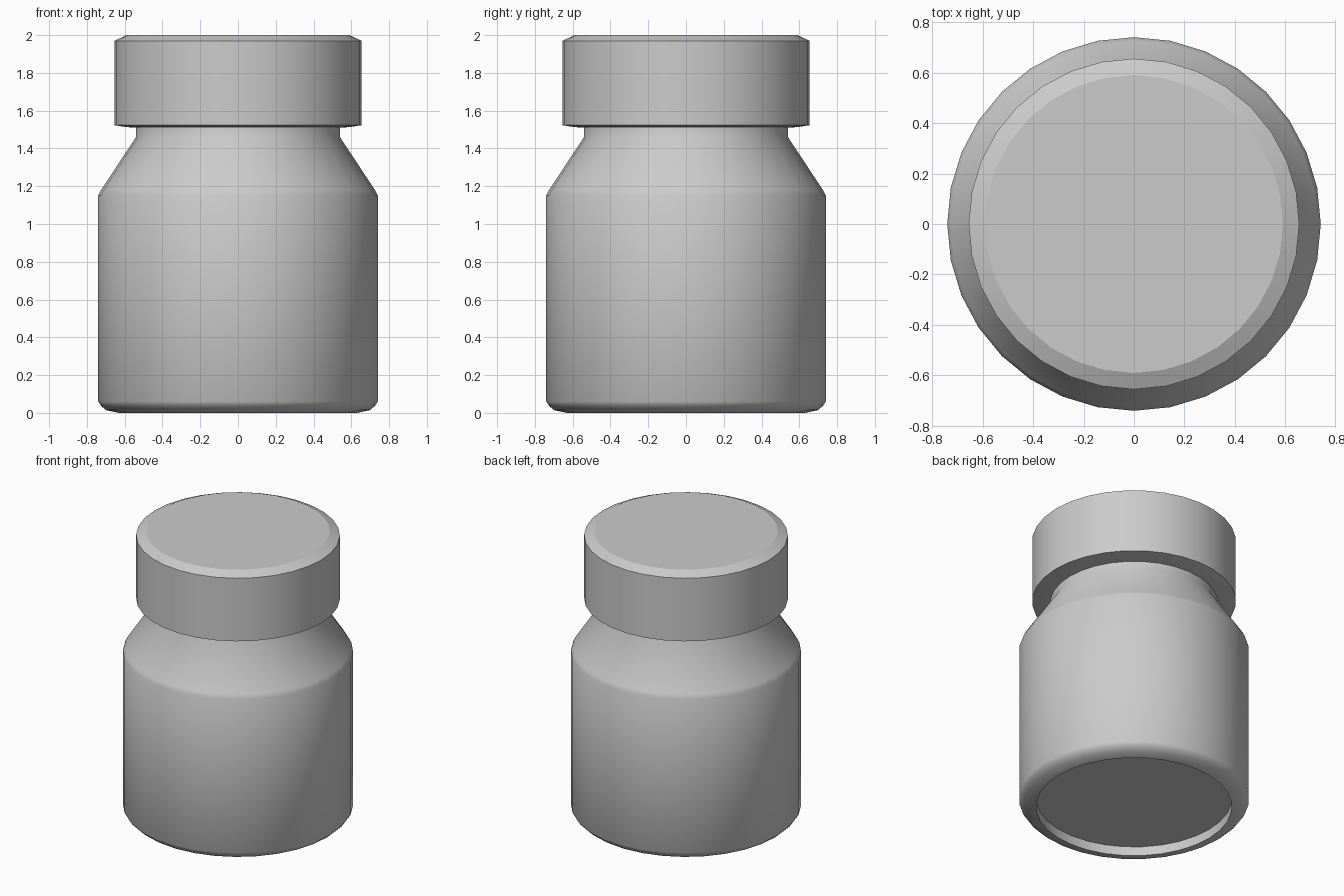
import bpy, bmesh, math

if "Cube" in bpy.data.objects:
    bpy.data.objects.remove(bpy.data.objects["Cube"])

SIDES = 32


def lathe(name, profile, smooth_angle):
    """Revolve (radius, z) points around z, closing both ends with flat discs."""
    bm = bmesh.new()
    rings = []
    for r, z in profile:
        rings.append([bm.verts.new((r * math.cos(2 * math.pi * i / SIDES),
                                    r * math.sin(2 * math.pi * i / SIDES), z))
                      for i in range(SIDES)])
    for a, b in zip(rings, rings[1:]):
        for i in range(SIDES):
            j = (i + 1) % SIDES
            bm.faces.new((a[i], a[j], b[j], b[i]))
    bm.faces.new(rings[0][::-1])
    bm.faces.new(rings[-1])
    bmesh.ops.recalc_face_normals(bm, faces=bm.faces)
    mesh = bpy.data.meshes.new(name)
    bm.to_mesh(mesh)
    bm.free()
    obj = bpy.data.objects.new(name, mesh)
    bpy.context.collection.objects.link(obj)
    bpy.ops.object.select_all(action='DESELECT')
    obj.select_set(True)
    bpy.context.view_layer.objects.active = obj
    bpy.ops.object.shade_smooth_by_angle(angle=math.radians(smooth_angle))
    return obj


# Jar body: recessed base, chamfered foot, straight wall, sloped shoulder, neck
lathe("jar_body", [
    (0.63, 0.065), (0.63, 0.0), (0.70, 0.015), (0.727, 0.04), (0.74, 0.06),
    (0.74, 1.15), (0.725, 1.18), (0.54, 1.46), (0.54, 1.53),
], 50)

# Screw cap: slightly tapered underside and chamfered top edge
lathe("cap", [
    (0.54, 1.51), (0.59, 1.513), (0.655, 1.523), (0.655, 1.97), (0.59, 2.0),
], 20)
